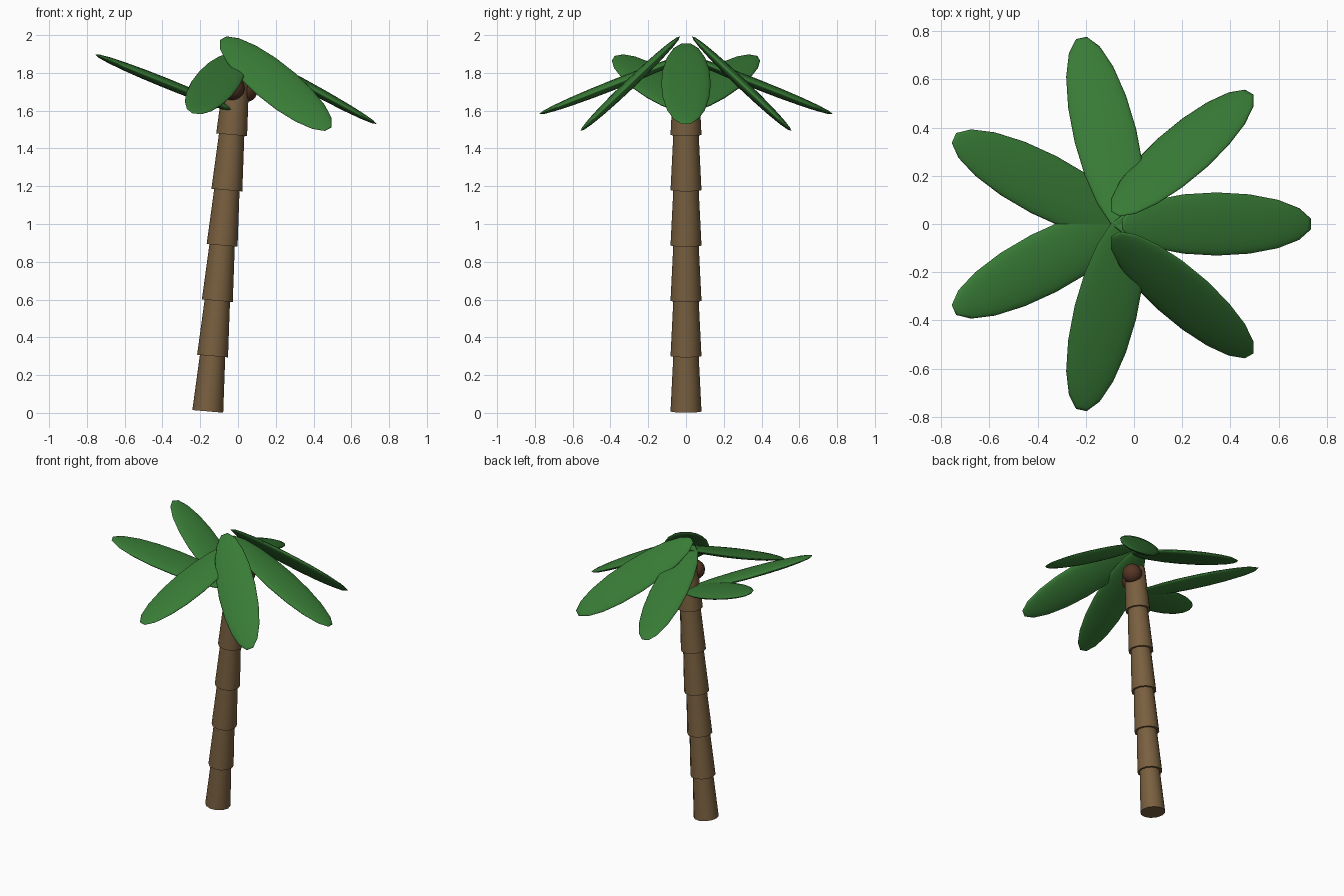
import bpy
from math import radians, cos, sin, tau
from mathutils import Matrix, Vector

if "Cube" in bpy.data.objects:
    bpy.data.objects.remove(bpy.data.objects["Cube"])


def material(name, color):
    m = bpy.data.materials.new(name)
    m.diffuse_color = (*color, 1)
    m.use_nodes = True
    m.node_tree.nodes["Principled BSDF"].inputs["Base Color"].default_value = m.diffuse_color
    return m


bark = material("bark", (0.19, 0.115, 0.05))
green = material("leaf_green", (0.04, 0.2, 0.037))
brown = material("nut_brown", (0.09, 0.035, 0.018))


def finish(name, mat):
    ob = bpy.context.object
    ob.name = name
    ob.data.materials.append(mat)
    bpy.ops.object.shade_smooth_by_angle(angle=radians(40))
    return ob


# Leaning trunk: six stacked tapered segments
LEAN = 0.086
step = Vector((sin(LEAN), 0, cos(LEAN))) * 0.294
base = Vector((-0.16, 0, 0.008))
for i in range(6):
    bpy.ops.mesh.primitive_cone_add(
        vertices=12, radius1=0.082, radius2=0.067, depth=0.30,
        location=base + step * i + step.normalized() * 0.15,
        rotation=(0, LEAN, 0))
    finish(f"trunk_segment_{i + 1}", bark)


# Leaves: flattened ellipsoids around the crown, each turned about z then tilted
def leaf(name, angle, tilt, axis):
    centre = Vector((-0.035 + 0.377 * cos(angle), 0.377 * sin(angle), 1.743))
    bpy.ops.mesh.primitive_uv_sphere_add(segments=18, ring_count=10, radius=1)
    ob = finish(name, green)
    ob.matrix_world = (Matrix.Translation(centre)
                       @ Matrix.Rotation(radians(tilt), 4, axis)
                       @ Matrix.Rotation(angle, 4, 'Z')
                       @ Matrix.Diagonal((0.453, 0.131, 0.027, 1)))


leaf("leaf_front_tip", 0, 28.6, 'Y')
for n, (tilt, axis) in enumerate([(-43.6, 'X'), (-21.5, 'X'), (22, 'Y')], 1):
    for label, side in (("left", 1), ("right", -1)):
        leaf(f"leaf_{label}_{n}", side * n * tau / 7,
             tilt * (side if axis == 'X' else 1), axis)

# Two nuts under the crown
for i, loc in enumerate([(0.04, 0.03, 1.71), (-0.03, -0.06, 1.72)]):
    bpy.ops.mesh.primitive_uv_sphere_add(segments=16, ring_count=10,
                                         radius=0.065, location=loc)
    finish(f"nut_{i + 1}", brown)
